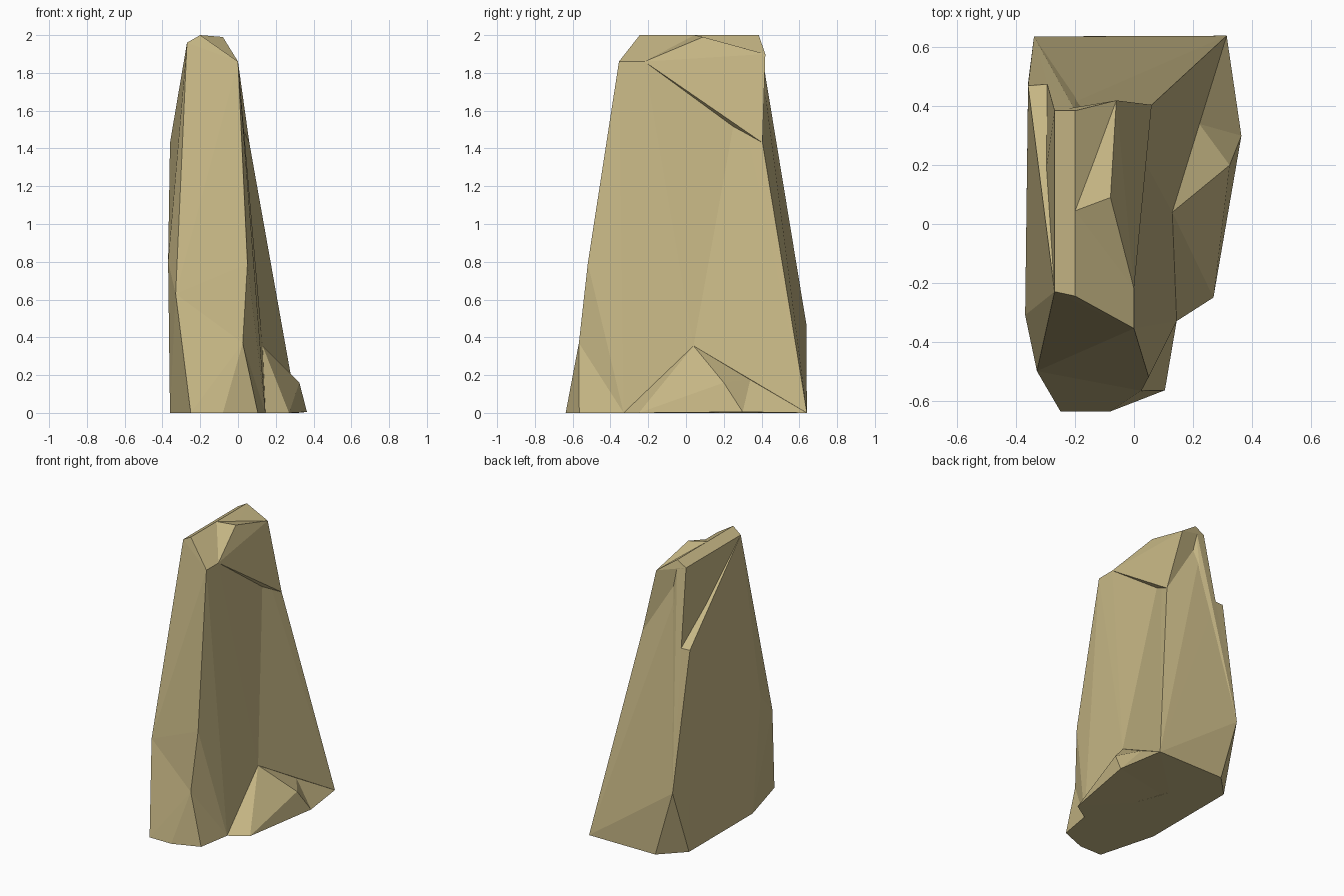
import bpy, bmesh

if "Cube" in bpy.data.objects:
    bpy.data.objects.remove(bpy.data.objects["Cube"])

stone = bpy.data.materials.new("sandstone")
stone.diffuse_color = (0.57, 0.475, 0.235, 1)
stone.use_nodes = True
stone.node_tree.nodes["Principled BSDF"].inputs["Base Color"].default_value = stone.diffuse_color


def chunk(name, points):
    """Faceted solid wrapped around a few corner points."""
    bm = bmesh.new()
    for p in points:
        bm.verts.new(p)
    res = bmesh.ops.convex_hull(bm, input=bm.verts[:])
    loose = {g for g in res["geom_interior"] + res["geom_unused"]
             if isinstance(g, bmesh.types.BMVert) and g.is_valid}
    bmesh.ops.delete(bm, geom=list(loose), context="VERTS")
    bmesh.ops.recalc_face_normals(bm, faces=bm.faces[:])
    mesh = bpy.data.meshes.new(name)
    bm.to_mesh(mesh)
    bm.free()
    mesh.materials.append(stone)
    ob = bpy.data.objects.new(name, mesh)
    bpy.context.collection.objects.link(ob)
    return ob


# Corners shared between neighbouring chunks
notch = (0.13, 0.04, 0.355)
crease = (0.0, 0.28, 1.68)
inner_foot = (0.145, -0.33, 0)
back_foot = (0.315, 0.64, 0)
back_left = (-0.34, 0.637, 0.47)
back_base = (-0.205, 0.638, 0)
left_back_base = (-0.36, 0.48, 0)
left_base = (-0.36, -0.235, 0)
left_bulge = (-0.37, -0.31, 0.80)
left_knee = (-0.33, -0.50, 0.63)
front_knee = (0.025, -0.567, 0.37)
ledge = (-0.295, 0.475, 1.43)
shoulder = (0.06, 0.405, 1.43)
top_left = (-0.27, -0.23, 1.96)
top_left_back = (-0.27, 0.385, 1.96)
ridge_back = (-0.20, 0.385, 2.0)
top_back = (-0.06, 0.42, 1.90)
top_step = (-0.06, -0.06, 1.90)
top_right = (0.0, -0.22, 1.86)
foot_tip = (0.365, 0.30, 0.005)
foot_ridge = (0.222, 0.34, 0.175)
core = (-0.15, 0.2, 0)

# Main pillar
pillar = chunk("rock_pillar", [
    front_knee, (0.05, -0.52, 0.79), left_knee,
    (0.0, -0.355, 1.86), top_right, (-0.20, -0.245, 2.0),
    inner_foot, notch, crease, left_base, left_bulge, left_back_base,
    back_left, back_base, ledge, top_left, top_left_back,
    ridge_back, top_step])

parts = [
    # Toe flaring out at the front
    chunk("front_toe", [
        (-0.25, -0.637, 0), (-0.08, -0.637, 0), (0.105, -0.565, 0),
        front_knee, left_knee, left_base, inner_foot]),
    # Rear buttress flaring to the right
    chunk("back_buttress", [
        notch, crease, back_foot, shoulder, back_left, back_base, ledge,
        top_left_back, core]),
    # Rear part of the cap, above the shoulder
    chunk("rear_cap", [
        top_back, top_step, ridge_back, top_left_back, shoulder, crease,
        top_right, (-0.2, 0.2, 1.4)]),
    # Small bump on the top, falling straight into the right face
    chunk("top_bump", [
        (-0.20, 0.045, 2.0), (-0.08, 0.09, 1.99), top_step, top_back,
        crease, top_right, (-0.12, 0.1, 1.8)]),
    # Low foot on the right and its tail
    chunk("right_foot", [
        notch, inner_foot, (0.27, -0.25, 0), (0.325, 0.20, 0.16),
        foot_tip, foot_ridge, core, (-0.1, 0.2, 0.3)]),
    chunk("foot_tail", [foot_tip, foot_ridge, back_foot, core]),
    # Slab with a ledge on the left
    chunk("left_slab", [
        top_left, (-0.36, 0.47, 1.43), ledge, left_bulge, back_left,
        left_back_base, left_base, (-0.2, 0.2, 0.3)]),
]

# Fuse the chunks into one rock
for part in parts:
    mod = pillar.modifiers.new(part.name, "BOOLEAN")
    mod.operation = "UNION"
    mod.solver = "EXACT"
    mod.object = part
bpy.context.view_layer.update()
deps = bpy.context.evaluated_depsgraph_get()
fused = bpy.data.meshes.new_from_object(pillar.evaluated_get(deps))
pillar.modifiers.clear()
pillar.data = fused
for part in parts:
    bpy.data.objects.remove(part)
